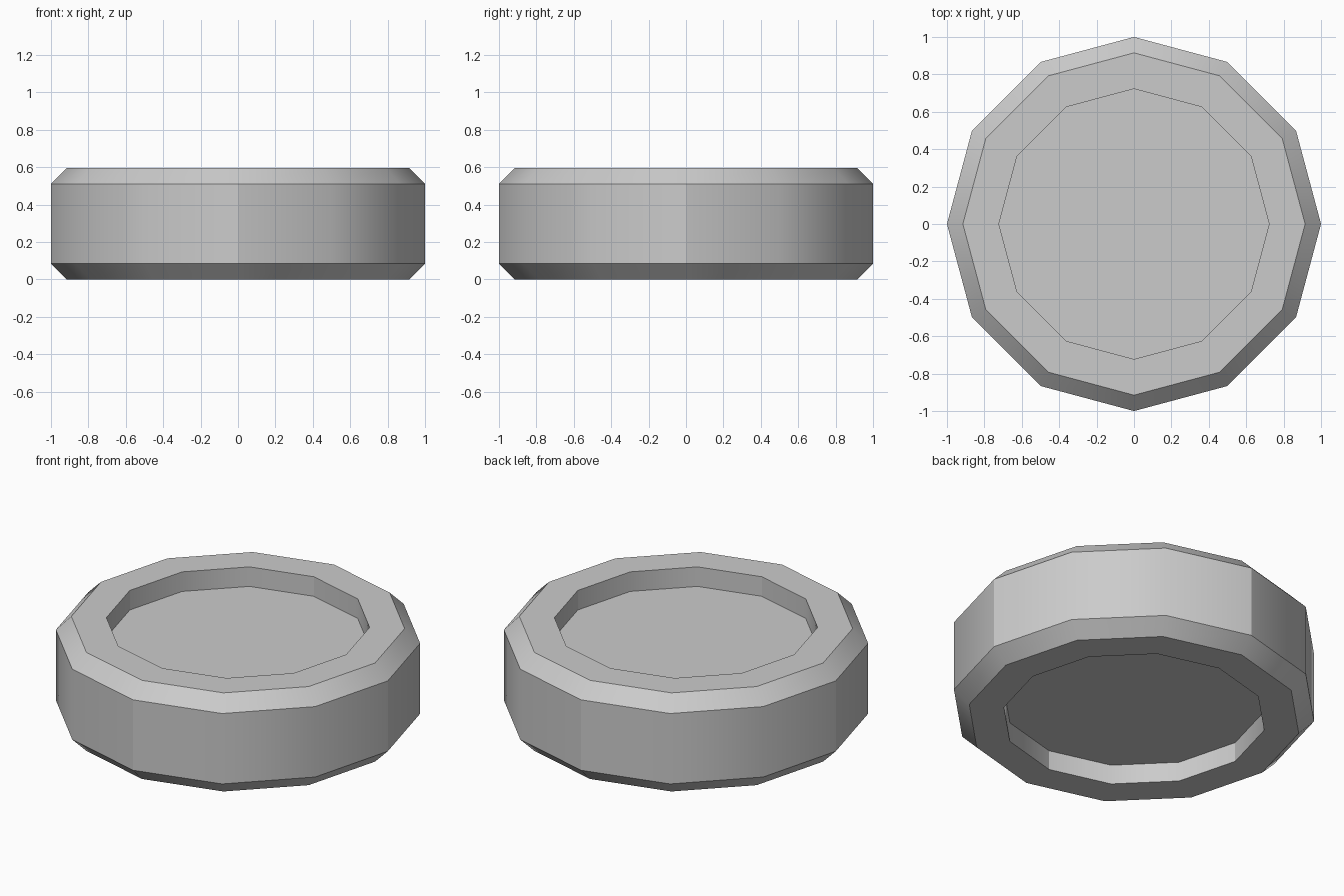
import bpy
import bmesh
from math import cos, sin, pi, radians

if "Cube" in bpy.data.objects:
    bpy.data.objects.remove(bpy.data.objects["Cube"])

SIDES = 12
HEIGHT = 0.595
CHAMFER = 0.085
RECESS_RADIUS = 0.7225
RECESS_DEPTH = 0.118

# Half profile (radius, z): bottom recess, rim, chamfered wall, rim, top recess
profile = [
    (RECESS_RADIUS, RECESS_DEPTH),
    (RECESS_RADIUS, 0),
    (1 - CHAMFER, 0),
    (1, CHAMFER),
    (1, HEIGHT - CHAMFER),
    (1 - CHAMFER, HEIGHT),
    (RECESS_RADIUS, HEIGHT),
    (RECESS_RADIUS, HEIGHT - RECESS_DEPTH),
]

# Turn the profile into a twelve-sided disc
bm = bmesh.new()
rings = [[bm.verts.new((r * cos(2 * pi * i / SIDES), r * sin(2 * pi * i / SIDES), z))
          for i in range(SIDES)] for r, z in profile]
for low, high in zip(rings, rings[1:]):
    for i in range(SIDES):
        j = (i + 1) % SIDES
        bm.faces.new((low[i], low[j], high[j], high[i]))

# Recess floors
bm.faces.new(rings[0][::-1])
bm.faces.new(rings[-1])
bmesh.ops.recalc_face_normals(bm, faces=bm.faces)

mesh = bpy.data.meshes.new("game_piece")
bm.to_mesh(mesh)
bm.free()
piece = bpy.data.objects.new("game_piece", mesh)
bpy.context.collection.objects.link(piece)
bpy.context.view_layer.objects.active = piece
piece.select_set(True)
bpy.ops.object.shade_smooth_by_angle(angle=radians(30))
